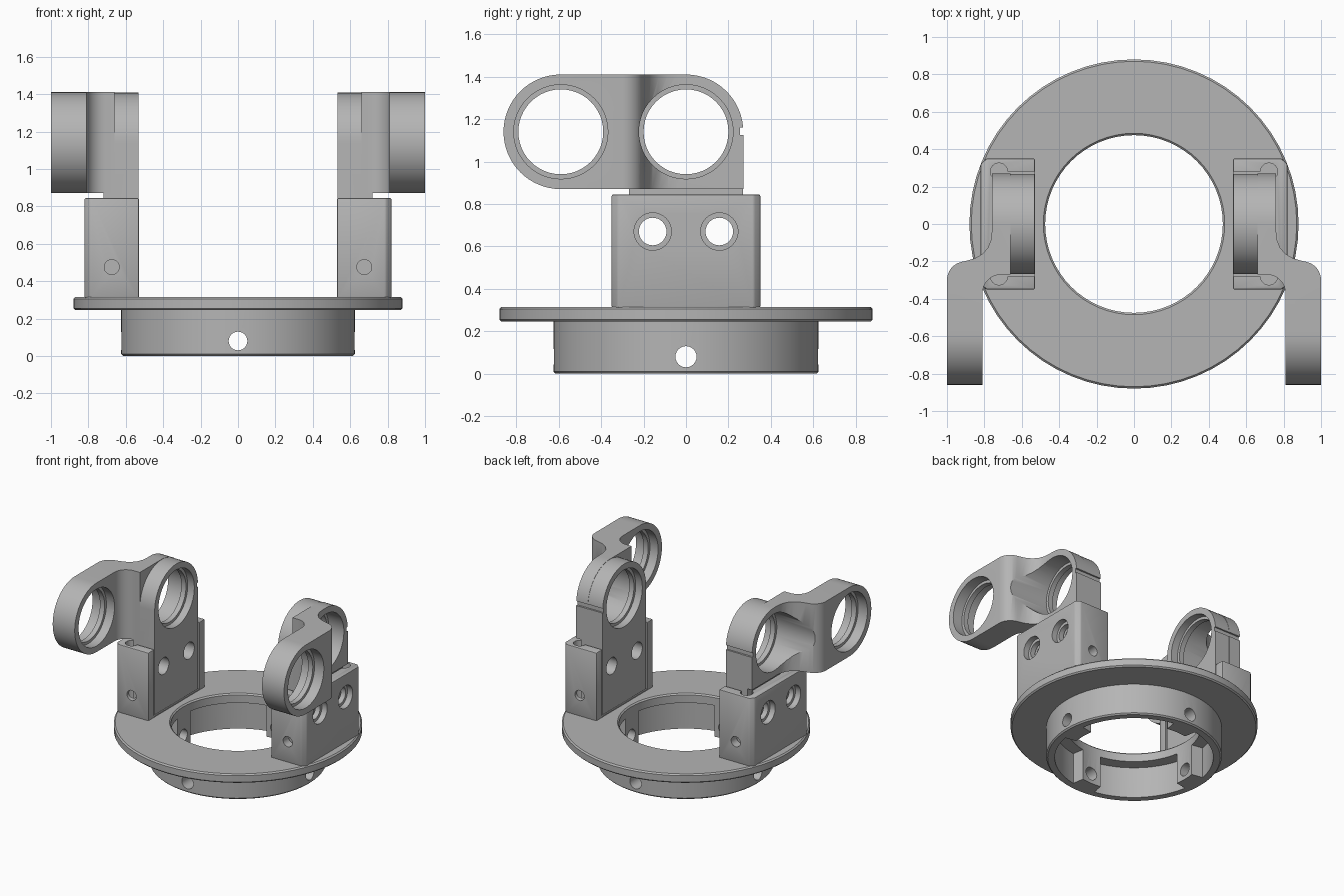
import bpy, bmesh
from math import sin, cos, radians, pi
from mathutils import Matrix

cube = bpy.data.objects.get("Cube")
if cube:
    bpy.data.objects.remove(cube, do_unlink=True)

metal = bpy.data.materials.new("machined grey")
metal.use_nodes = True
GREY = (0.46, 0.46, 0.46, 1)
metal.diffuse_color = GREY
metal.node_tree.nodes["Principled BSDF"].inputs["Base Color"].default_value = GREY


def make_object(name, bm):
    bmesh.ops.recalc_face_normals(bm, faces=bm.faces[:])
    mesh = bpy.data.meshes.new(name)
    bm.to_mesh(mesh)
    bm.free()
    mesh.materials.append(metal)
    obj = bpy.data.objects.new(name, mesh)
    bpy.context.collection.objects.link(obj)
    return obj


def arc(cu, cv, r, a0, a1, n):
    angles = [radians(a0 + (a1 - a0) * i / n) for i in range(n + 1)]
    return [(cu + r * cos(a), cv + r * sin(a)) for a in angles]


def circle(cu, cv, r, n=48):
    return arc(cu, cv, r, 0, 360, n)[:-1]


def rect(u0, u1, v0, v1):
    return [(u0, v0), (u1, v0), (u1, v1), (u0, v1)]


def prism(name, pts, lo, hi, axis):
    """Extrude a 2D outline along an axis: x takes (y, z), y takes (x, z), z takes (x, y)."""
    place = {"x": lambda u, v, w: (w, u, v),
             "y": lambda u, v, w: (u, w, v),
             "z": lambda u, v, w: (u, v, w)}[axis]
    bm = bmesh.new()
    low = [bm.verts.new(place(u, v, lo)) for u, v in pts]
    high = [bm.verts.new(place(u, v, hi)) for u, v in pts]
    bm.faces.new(low)
    bm.faces.new(high)
    for i in range(len(pts)):
        j = (i + 1) % len(pts)
        bm.faces.new((low[i], low[j], high[j], high[i]))
    return make_object(name, bm)


def lathe(name, profile, n):
    bm = bmesh.new()
    rings = [[bm.verts.new((r * cos(2 * pi * k / n), r * sin(2 * pi * k / n), z))
              for r, z in profile] for k in range(n)]
    for k in range(n):
        a, b = rings[k], rings[(k + 1) % n]
        for i in range(len(profile)):
            j = (i + 1) % len(profile)
            bm.faces.new((a[i], a[j], b[j], b[i]))
    return make_object(name, bm)


def apply_modifiers(obj):
    graph = bpy.context.evaluated_depsgraph_get()
    baked = bpy.data.meshes.new_from_object(obj.evaluated_get(graph))
    obj.modifiers.clear()
    obj.data = baked


def combine(obj, operation, *tools):
    for tool in tools:
        mod = obj.modifiers.new("combine", "BOOLEAN")
        mod.operation = operation
        mod.solver = "EXACT"
        mod.object = tool
        apply_modifiers(obj)
        bpy.data.objects.remove(tool, do_unlink=True)


def bevel(obj, width):
    mod = obj.modifiers.new("bevel", "BEVEL")
    mod.width = width
    mod.segments = 2
    apply_modifiers(obj)


def mirror_copy(obj, name):
    mesh = obj.data.copy()
    mesh.transform(Matrix.Scale(-1, 4, (1, 0, 0)))
    mesh.flip_normals()
    copy = bpy.data.objects.new(name, mesh)
    bpy.context.collection.objects.link(copy)
    return copy


# Flanged base ring with collar
E = 0.01
base = lathe("base_ring", [
    (0.475, 0), (0.625 - E, 0), (0.625, E), (0.625, 0.245), (0.88 - E, 0.245),
    (0.88, 0.245 + E), (0.88, 0.315 - E), (0.88 - E, 0.315),
    (0.475 + E, 0.315), (0.475, 0.315 - E)], 64)
# Four pockets inside the collar, leaving a bridge around each screw hole
for k in range(4):
    a0, a1 = 90 * k + 10, 90 * k + 80
    sector = arc(0, 0, 0.565, a0, a1, 14) + arc(0, 0, 0.4, a1, a0, 8)
    combine(base, "DIFFERENCE", prism("pocket_cutter", sector, -0.1, 0.243, "z"))
# Cross-drilled collar holes
for axis in "xy":
    for lo, hi in ((-0.8, -0.3), (0.3, 0.8)):
        combine(base, "DIFFERENCE",
                prism("hole_cutter", circle(0, 0.08, 0.05, 24), lo, hi, axis))

# Upright post with corner reliefs around the slot
C = 0.03
post = prism("left_post", [
    (0.53, -0.35), (0.82 - C, -0.35), (0.82, -0.35 + C),
    (0.82, 0.35 - C), (0.82 - C, 0.35), (0.53, 0.35)], 0.31, 0.845, "z")
bevel(post, 0.008)
combine(post, "DIFFERENCE",
        prism("slot_cutter", rect(0.4, 0.735, -0.28, 0.28), 0.325, 1, "z"))
for s in (-1, 1):
    y = s * 0.157
    combine(post, "DIFFERENCE",
            prism("relief_cutter", circle(0.722, s * 0.28, 0.046, 24), 0.325, 1, "z"),
            prism("bolt_cutter", circle(y, 0.67, 0.065, 32), 0.4, 1, "x"),
            prism("bolt_head_cutter", circle(y, 0.67, 0.088, 32), 0.775, 1, "x"),
            prism("screw_cutter", circle(0.675, 0.475, 0.04, 24),
                  *sorted((s * 0.25, s * 0.5)), "y"))

# Arm: slotted plate with a round top, plus an offset link carrying the front ring
Z, R = 1.14, 0.268
arm = prism("left_arm", [(-R, 0.33), (R, 0.33)] + arc(0, Z, R, 0, 180, 28),
            0.533, 0.72, "x")
plan = [(0.66, 0.28), (0.76, 0.28), (0.76, -0.04), (0.765, -0.085), (0.78, -0.125),
        (0.81, -0.16), (0.85, -0.183), (0.9, -0.198)]
plan += arc(0.9, -0.3, 0.1, 80, 0, 8)
plan += [(1, -0.9), (0.81, -0.9)]
plan += arc(0.71, -0.37, 0.1, 0, 90, 8)
plan += [(0.66, -0.27)]
link = prism("link", plan, 0.8, 1.5, "z")
side = arc(-0.59, Z, 0.27, 270, 90, 32) + arc(0, Z, 0.27, 90, 0, 16) + [(0.27, 0.87)]
combine(link, "INTERSECT", prism("side_outline", side, 0.6, 1.1, "x"))
combine(arm, "UNION", link)


# Bearing bores with a retaining lip between two counterbores
def bore(y, lip0, lip1, x0, x1):
    for r, lo, hi in ((0.2, x0, x1), (0.222, x0, lip0), (0.222, lip1, x1)):
        combine(arm, "DIFFERENCE", prism("bore_cutter", circle(y, Z, r), lo, hi, "x"))


bore(0, 0.59, 0.63, 0.4, 1.1)
bore(-0.59, 0.88, 0.92, 0.74, 1.1)
# Bolt holes and the clamp slit at the back
for s in (-1, 1):
    combine(arm, "DIFFERENCE", prism("bolt_cutter", circle(s * 0.157, 0.67, 0.065, 32),
                                     0.4, 0.9, "x"))
combine(arm, "DIFFERENCE",
        prism("slit_cutter", rect(0.255, 0.3, 1.125, 1.16), 0.4, 0.9, "x"))

parts = [base, post, arm, mirror_copy(post, "right_post"), mirror_copy(arm, "right_arm")]

# Smooth round surfaces, keep machined edges crisp
bpy.ops.object.select_all(action="DESELECT")
for obj in parts:
    obj.select_set(True)
bpy.context.view_layer.objects.active = base
bpy.ops.object.shade_smooth_by_angle(angle=radians(32))
